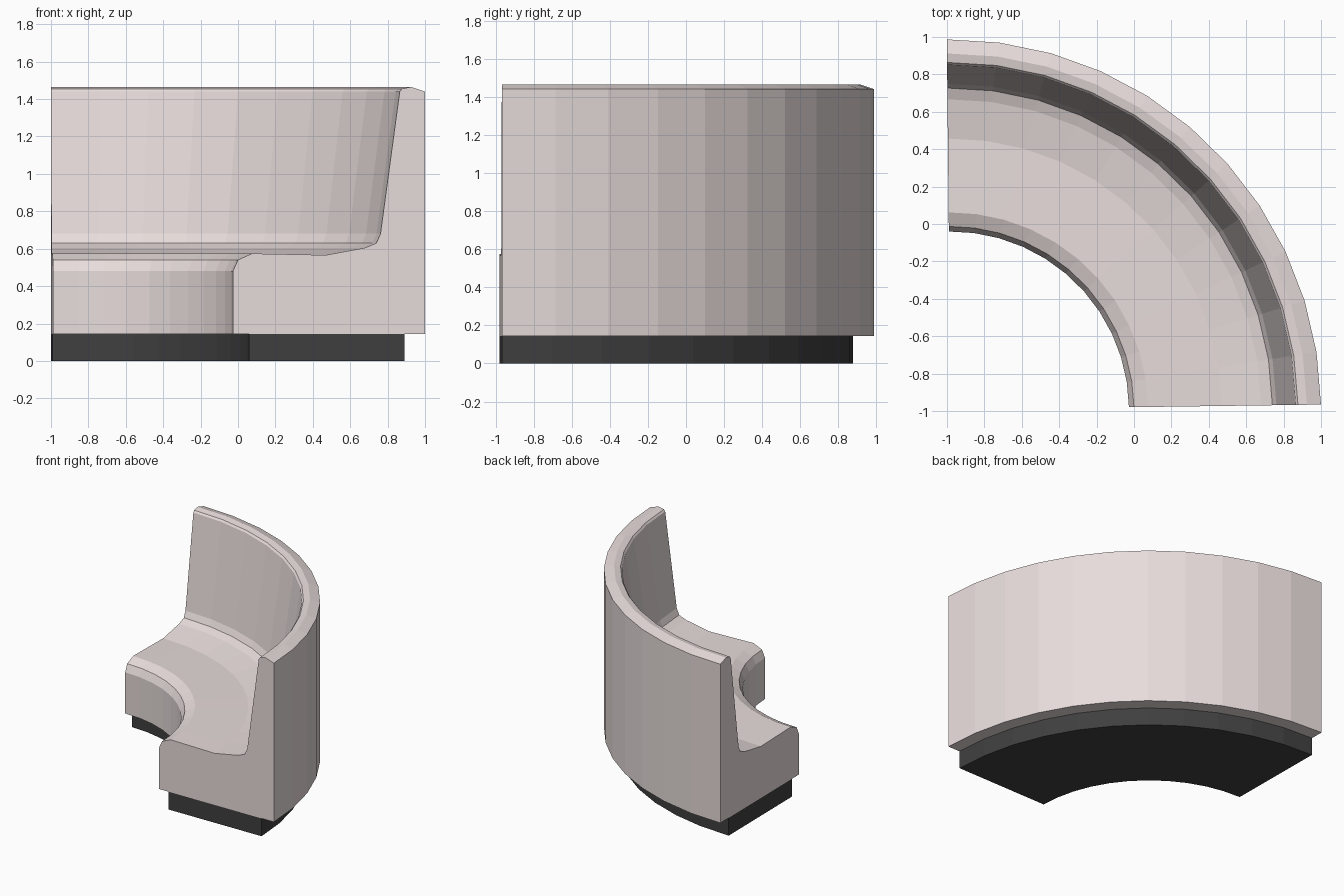
import bpy, bmesh, math

if "Cube" in bpy.data.objects:
    bpy.data.objects.remove(bpy.data.objects["Cube"])

CENTRE = (-0.98, -0.993)
START, END, STEPS = math.radians(0.8), math.radians(90.6), 11


def material(name, colour):
    m = bpy.data.materials.new(name)
    m.diffuse_color = colour
    m.use_nodes = True
    m.node_tree.nodes["Principled BSDF"].inputs["Base Color"].default_value = m.diffuse_color
    return m


def sweep(name, profile, mat):
    """Revolve a closed (radius, z) profile through the quarter turn and cap its ends."""
    bm = bmesh.new()
    rings = []
    for i in range(STEPS + 1):
        a = START + (END - START) * i / STEPS
        rings.append([bm.verts.new((CENTRE[0] + r * math.cos(a),
                                    CENTRE[1] + r * math.sin(a), z)) for r, z in profile])
    n = len(profile)
    for lower, upper in zip(rings, rings[1:]):
        for j in range(n):
            k = (j + 1) % n
            bm.faces.new((lower[j], lower[k], upper[k], upper[j]))
    bm.faces.new(rings[0])
    bm.faces.new(rings[-1][::-1])
    bmesh.ops.recalc_face_normals(bm, faces=bm.faces)
    mesh = bpy.data.meshes.new(name)
    bm.to_mesh(mesh)
    bm.free()
    mesh.materials.append(mat)
    obj = bpy.data.objects.new(name, mesh)
    bpy.context.collection.objects.link(obj)
    return obj


# Upholstered seat and backrest in one section
seat_profile = [
    (0.953, 0.145), (0.953, 0.48), (0.98, 0.54), (1.055, 0.574),
    (1.45, 0.566), (1.66, 0.605), (1.72, 0.63), (1.742, 0.68),
    (1.845, 1.44), (1.857, 1.455), (1.905, 1.465), (1.98, 1.44), (1.98, 0.145),
]
sweep("seat_and_backrest", seat_profile, material("fabric", (0.80, 0.72, 0.71, 1)))

# Recessed dark plinth
sweep("plinth", [(1.04, 0.0), (1.04, 0.145), (1.87, 0.145), (1.87, 0.0)],
      material("dark_plinth", (0.05, 0.05, 0.05, 1)))
